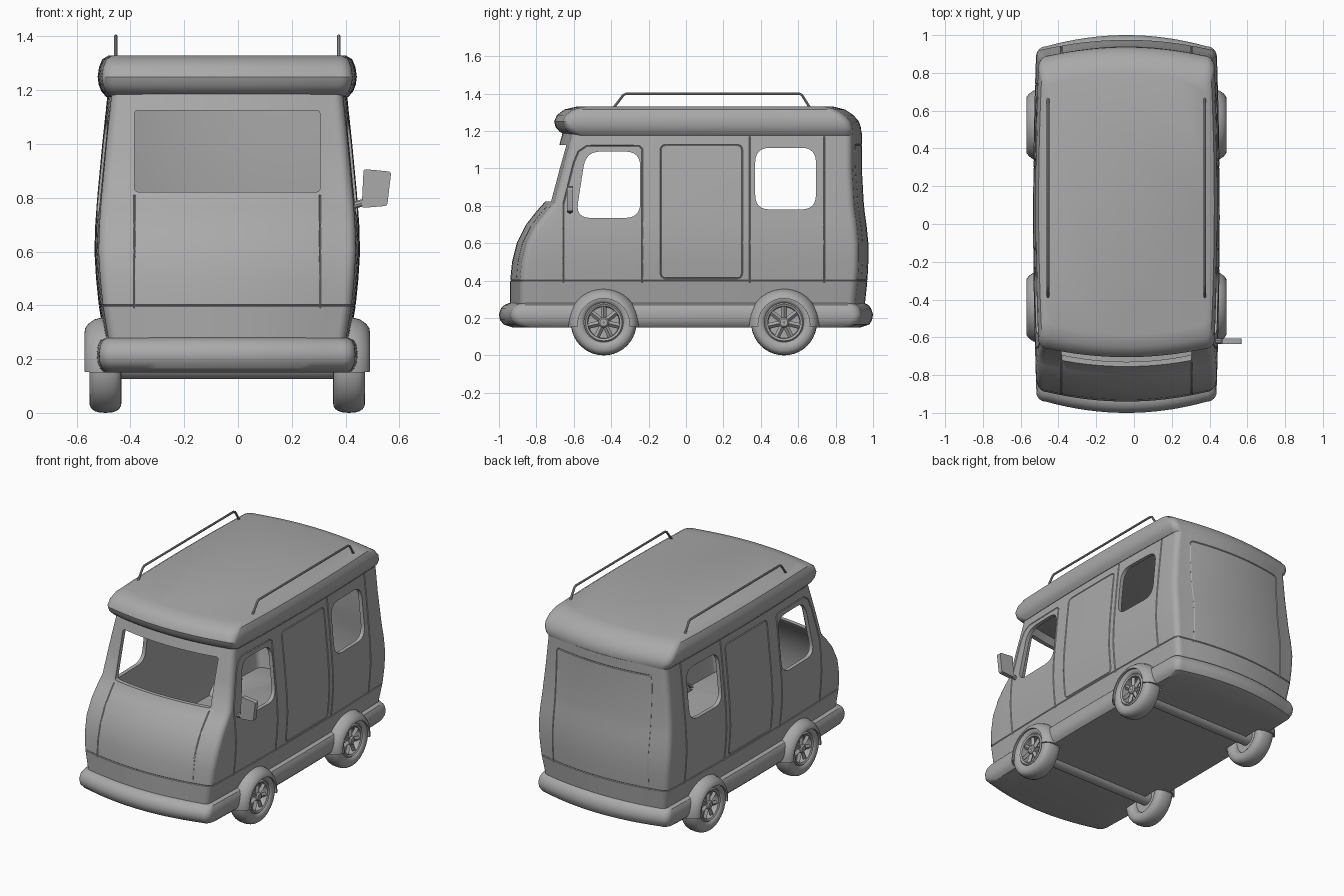
import bpy, bmesh, math
from mathutils import Vector

cube = bpy.data.objects.get("Cube")
if cube:
    bpy.data.objects.remove(cube, do_unlink=True)

CX = -0.04          # the van's centre line, shifted by its single mirror
BOW, ROUND, BELLY = 0.05, 0.04, 0.015

grey = bpy.data.materials.new("plain grey")
grey.use_nodes = True
grey.diffuse_color = (0.4, 0.4, 0.4, 1)
grey.node_tree.nodes["Principled BSDF"].inputs["Base Color"].default_value = grey.diffuse_color


# ---------- helpers ----------
def loft(bm, rings, cyclic=False):
    """Skin a list of closed rings; cap the ends unless cyclic."""
    vs = [[bm.verts.new((p[0] + CX, p[1], p[2])) for p in ring] for ring in rings]
    n = len(vs[0])
    pairs = list(zip(vs, vs[1:])) + ([(vs[-1], vs[0])] if cyclic else [])
    for a, b in pairs:
        for i in range(n):
            j = (i + 1) % n
            bm.faces.new((a[i], a[j], b[j], b[i]))
    if not cyclic:
        bm.faces.new(vs[0])
        bm.faces.new(vs[-1])


def finish(bm, name):
    bmesh.ops.recalc_face_normals(bm, faces=bm.faces[:])
    mesh = bpy.data.meshes.new(name)
    bm.to_mesh(mesh)
    bm.free()
    mesh.materials.append(grey)
    obj = bpy.data.objects.new(name, mesh)
    bpy.context.scene.collection.objects.link(obj)
    return obj


def solid(name, rings, cyclic=False):
    bm = bmesh.new()
    loft(bm, rings, cyclic)
    return finish(bm, name)


def outline(w, front, back, bow, r):
    """Plan outline with bowed ends, rounded corners and bellied sides."""
    xc, y0, y1 = w - BELLY - r, front + bow + r, back - bow - r
    half = [(xc * i / 8, front + bow * (i / 8) ** 2) for i in range(9)]
    half += [(xc + r * math.sin(a), y0 - r * math.cos(a))
             for a in (math.pi / 12 * k for k in range(1, 6))]
    for i in range(17):
        t = i / 8 - 1
        half.append((w - BELLY * t * t, (y0 + y1) / 2 + t * (y1 - y0) / 2))
    half += [(xc + r * math.cos(a), y1 + r * math.sin(a))
             for a in (math.pi / 12 * k for k in range(1, 6))]
    half += [(xc * i / 8, back - bow * (i / 8) ** 2) for i in range(8, -1, -1)]
    return half + [(-x, y) for x, y in half[-2:0:-1]]


def levels(rows, bow, r, inset=0):
    return [[(x, y, z) for x, y in outline(w - inset, f + inset, b - inset, bow, r)]
            for z, w, f, b in rows]


def rounded(pts, r):
    out, pts = [], [Vector(p) for p in pts]
    for i, p in enumerate(pts):
        a = p + (pts[i - 1] - p).normalized() * r
        b = p + (pts[(i + 1) % len(pts)] - p).normalized() * r
        for k in range(7):
            t = k / 6
            out.append(a * (1 - t) ** 2 + p * 2 * t * (1 - t) + b * t * t)
    return out


def dense(pts, closed=False):
    pts = [Vector(p) for p in pts]
    out = []
    for a, b in zip(pts, pts[1:] + pts[:1] if closed else pts[1:]):
        n = max(1, math.ceil((b - a).length / 0.05))
        out += [a.lerp(b, k / n) for k in range(n)]
    return out if closed else out + [pts[-1]]


def sweep(path, axis, r, sides=4, closed=False):
    """Rings of a round bar along a path lying across the given axis."""
    path, n = [Vector(p) for p in path], len(path)
    rings = []
    for i, p in enumerate(path):
        a = path[i - 1] if closed or i else p
        b = path[(i + 1) % n] if closed or i < n - 1 else p
        t = (b - a).normalized()
        u = Vector(axis)
        u = (u - t * u.dot(t)).normalized()
        v = t.cross(u)
        rings.append([p + r * (u * math.cos(q) + v * math.sin(q))
                      for q in (math.tau * k / sides for k in range(sides))])
    return rings


def turn(profile, y, z, start=0, end=360, steps=40):
    """Rings of an (x, radius) profile turned about a crosswise axis."""
    full = end - start == 360
    return [[(x, y + r * math.cos(a), z + r * math.sin(a)) for x, r in profile]
            for a in (math.radians(start + (end - start) * k / steps)
                      for k in range(steps if full else steps + 1))]


def cut(obj, cutters):
    bpy.context.view_layer.objects.active = obj
    for c in cutters:
        m = obj.modifiers.new("cut", "BOOLEAN")
        m.operation, m.solver, m.object = "DIFFERENCE", "EXACT", c
        bpy.ops.object.modifier_apply(modifier=m.name)
        bpy.data.objects.remove(c, do_unlink=True)


# ---------- body shell: height, half width, front, back ----------
BODY = [(.26, .455, -.94, .955), (.4, .478, -.94, .97), (.5, .488, -.93, .975),
        (.6, .494, -.905, .975), (.7, .491, -.855, .965), (.77, .486, -.8, .955),
        (.82, .482, -.755, .95), (1, .465, -.71, .94), (1.19, .445, -.66, .94)]


def body_at(z):
    for a, b in zip(BODY, BODY[1:]):
        if z <= b[0]:
            k = (z - a[0]) / (b[0] - a[0])
            return [p + (q - p) * k for p, q in zip(a, b)][1:]


def on_side(y, z, s):
    w, f, b = body_at(z)
    t = (y - (f + b) / 2) / ((b - f) / 2 - BOW - ROUND)
    return (s * (w - BELLY * t * t), y, z)


def on_end(x, z, rear):
    w, f, b = body_at(z)
    d = BOW * (x / (w - BELLY - ROUND)) ** 2
    return (x, b - d if rear else f + d, z)


body = solid("body_shell", levels(BODY, BOW, ROUND)
             + levels(BODY, BOW, ROUND, 0.025)[::-1], cyclic=True)

# window openings
front_window = rounded([(-.59, .735), (-.245, .735), (-.245, 1.09), (-.535, 1.09)], .08)
rear_window = rounded([(.37, .78), (.695, .78), (.695, 1.11), (.37, 1.11)], .08)
windscreen = rounded([(-.345, .822), (.345, .822), (.345, 1.125), (-.345, 1.125)], .015)
cutters = [solid("window_cutter", [[(x, p.x, p.y) for p in shape] for x in (-1, 1)])
           for shape in (front_window, rear_window)]
cutters.append(solid("windscreen_cutter", [[(p.x, y, p.y) for p in windscreen]
                                           for y in (-1.2, -.4)]))

# door and panel seams
G = 0.004
belt = [(x, y, .4) for x, y in outline(*body_at(.4), BOW, ROUND)]
cutters.append(solid("seam", sweep(belt, (0, 0, 1), G, closed=True), True))
cab_door = [(-.655, .39), (-.655, .81), (-.6, 1.03), (-.575, 1.09), (-.53, 1.12),
            (-.25, 1.12), (-.235, 1.105), (-.235, .39)]
slide_door = rounded([(-.135, .412), (.3, .412), (.3, 1.125), (-.135, 1.125)], .03)
for s in (1, -1):
    for line, closed in ((cab_door, False), (slide_door, True),
                         ([(.34, .39), (.34, 1.17)], False),
                         ([(.74, .39), (.74, 1.17)], False)):
        path = [on_side(p.x, p.y, s) for p in dense(line, closed)]
        cutters.append(solid("seam", sweep(path, (1, 0, 0), G, closed=closed), closed))
    path = [on_end(p.x, p.y, False) for p in dense([(s * .345, .39), (s * .345, .81)])]
    cutters.append(solid("seam", sweep(path, (0, 1, 0), G)))
tailgate = dense([(-.345, .39), (-.345, 1.11), (-.33, 1.125), (.33, 1.125),
                  (.345, 1.11), (.345, .39)])
cutters.append(solid("seam", sweep([on_end(p.x, p.y, True) for p in tailgate],
                                   (0, 1, 0), G)))
cut(body, cutters)

# ---------- roof cap ----------
solid("roof", levels([(1.175, .45, -.64, .935), (1.195, .468, -.675, .938),
                      (1.22, .478, -.697, .935), (1.25, .482, -.705, .925),
                      (1.285, .477, -.69, .895), (1.315, .465, -.65, .85),
                      (1.33, .44, -.585, .79)], .045, .05))

# ---------- bumper and sill band with floor ----------
sill = solid("bumper_and_floor", levels(
    [(.15, .465, -.93, .935), (.165, .48, -.975, .98), (.19, .49, -.995, .995),
     (.22, .492, -1, 1), (.25, .488, -.99, .99), (.27, .478, -.97, .975),
     (.28, .46, -.945, .955)], .06, .05))

# ---------- wheels, fenders, axles ----------
HUB = 0.176
tyre = [(.453 + .06 * math.copysign(abs(math.cos(a)) ** .8, math.cos(a)),
         .135 + .041 * math.copysign(abs(math.sin(a)) ** .8, math.sin(a)))
        for a in (math.tau * k / 20 for k in range(20))]
rim = [(.43, .105), (.5, .105), (.508, .098), (.502, .086), (.43, .082)]
disc = [(.43, .002), (.43, .09), (.45, .09), (.45, .002)]
hub = [(.44, .002), (.44, .028), (.498, .028), (.506, .02), (.506, .002)]
fender = [(.4, .19), (.46, .19), (.493, .182), (.516, .166), (.528, .15), (.53, .138),
          (.517, .138), (.51, .155), (.49, .172), (.4, .178)]
wells = []
for place, y in (("front", -.44), ("rear", .524)):
    for side, s in (("left", 1), ("right", -1)):
        def flip(profile):
            return [(s * x, r) for x, r in profile]
        label = f"{place}_{side}_"
        solid(label + "tyre", turn(flip(tyre), y, HUB), True)
        solid(label + "fender", turn(flip(fender), y, HUB - .01, -5, 185, 28))
        well = [(.385, .002), (.385, .16), (.6, .16), (.6, .002)]
        wells.append(solid("well_cutter", [
            [(s * x, y + .16 * math.cos(a), HUB + .16 * math.sin(a))
             for a in (math.tau * k / 32 for k in range(32))] for x in (.385, .6)]))
        bm = bmesh.new()
        for profile in (rim, disc, hub):
            loft(bm, turn(flip(profile), y, HUB), True)
        for k in range(7):
            a = math.tau * k / 7 + math.pi / 2
            out = Vector((0, math.cos(a), math.sin(a)))
            start = Vector((s * .485, y, HUB))
            loft(bm, sweep([start + out * .02, start + out * .092], (1, 0, 0), .015))
        finish(bm, label + "rim")
    ring = [(y + .05 * math.cos(a), HUB + .05 * math.sin(a))
            for a in (math.tau * k / 24 for k in range(24))]
    solid(place + "_axle", [[(x, p, q) for p, q in ring] for x in (-.44, .44)])
cut(sill, wells)

# ---------- roof rails ----------
for side, s in (("left", 1), ("right", -1)):
    rail = [(-.39, 1.32), (-.335, 1.392), (-.32, 1.4), (.605, 1.4), (.62, 1.392), (.665, 1.32)]
    solid(side + "_roof_rail", sweep([(s * .415, y, z) for y, z in rail], (1, 0, 0), .007, 10))

# ---------- door mirror, left side only ----------
glass = rounded([(.5, .762), (.595, .77), (.61, .897), (.507, .907)], .012)
solid("mirror_plate", [[(p.x, y, p.y) for p in glass] for y in (-.635, -.605)])
solid("mirror_arm", sweep([(.465, -.62, .77), (.515, -.62, .785)], (0, 1, 0), .014, 10))

# ---------- smooth shading with crisp edges ----------
bpy.ops.object.select_all(action="DESELECT")
for obj in bpy.context.scene.objects:
    if obj.type == "MESH" and grey.name in obj.data.materials:
        obj.select_set(True)
        bpy.context.view_layer.objects.active = obj
bpy.ops.object.shade_smooth_by_angle(angle=math.radians(32))
